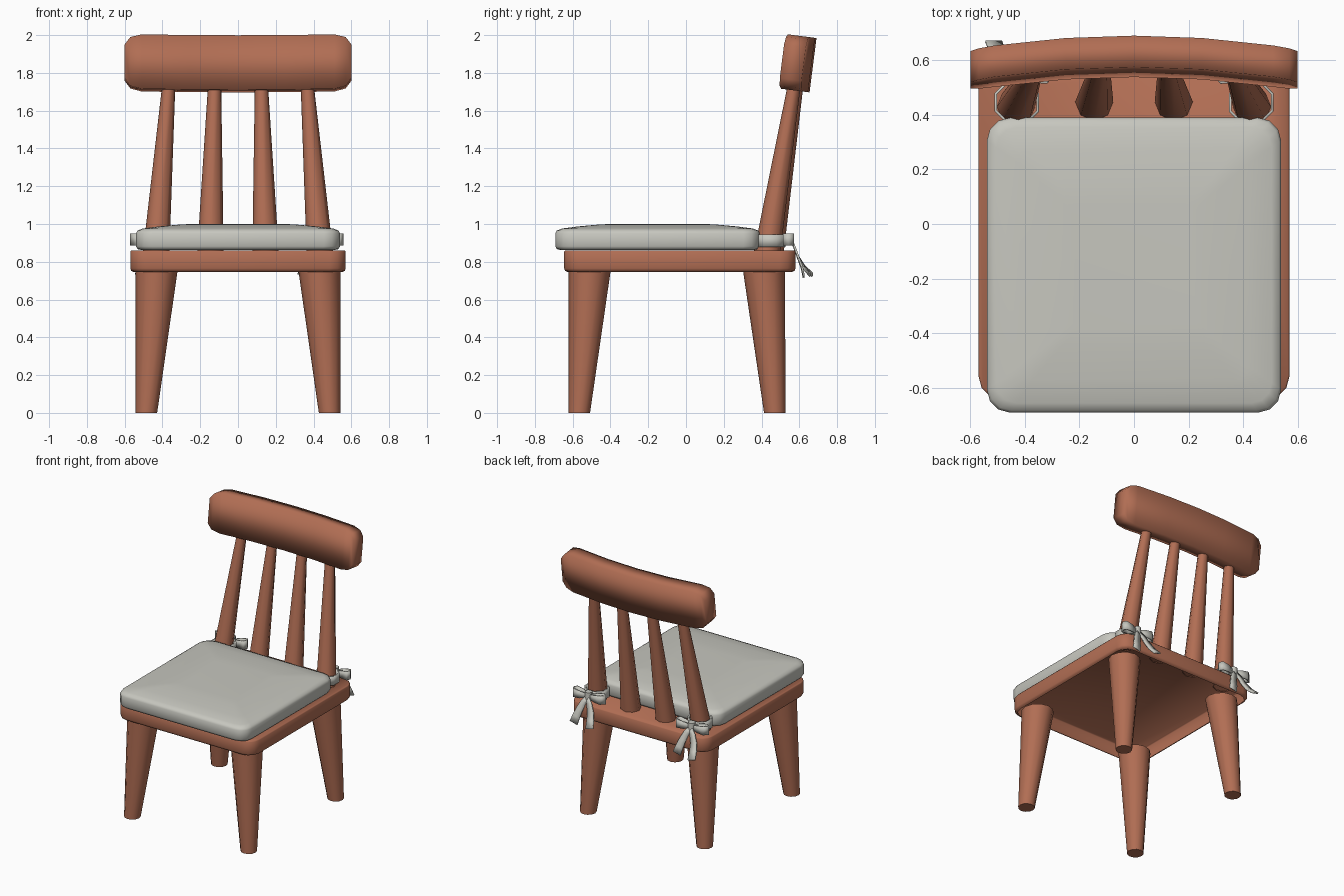
import bpy, bmesh, math
from mathutils import Vector, Matrix

if "Cube" in bpy.data.objects:
    bpy.data.objects.remove(bpy.data.objects["Cube"])


def material(name, rgb):
    m = bpy.data.materials.new(name)
    m.diffuse_color = (*rgb, 1)
    m.use_nodes = True
    m.node_tree.nodes["Principled BSDF"].inputs["Base Color"].default_value = m.diffuse_color
    return m


WOOD = material("reddish brown wood", (0.44, 0.155, 0.088))
CLOTH = material("warm grey cloth", (0.57, 0.57, 0.52))


def finish(name, bm, mat, angle=50):
    bmesh.ops.recalc_face_normals(bm, faces=bm.faces[:])
    me = bpy.data.meshes.new(name)
    bm.to_mesh(me)
    bm.free()
    me.materials.append(mat)
    ob = bpy.data.objects.new(name, me)
    bpy.context.collection.objects.link(ob)
    bpy.ops.object.select_all(action='DESELECT')
    ob.select_set(True)
    bpy.context.view_layer.objects.active = ob
    bpy.ops.object.shade_smooth_by_angle(angle=math.radians(angle))
    return ob


def skin(name, rings, mat, angle=50, caps=(True, True)):
    """Join closed rings of points and cap the chosen ends."""
    bm = bmesh.new()
    loops = [[bm.verts.new(p) for p in ring] for ring in rings]
    n = len(loops[0])
    for a, b in zip(loops, loops[1:]):
        for i in range(n):
            j = (i + 1) % n
            bm.faces.new((a[i], a[j], b[j], b[i]))
    if caps[0]:
        bm.faces.new(loops[0][::-1])
    if caps[1]:
        bm.faces.new(loops[-1])
    return finish(name, bm, mat, angle)


def rounded_rect(hx, y0, y1, r, seg):
    pts = []
    for cx, cy, a0 in ((hx - r, y1 - r, 0), (r - hx, y1 - r, 90),
                       (r - hx, y0 + r, 180), (hx - r, y0 + r, 270)):
        for k in range(seg + 1):
            a = math.radians(a0 + 90 * k / seg)
            pts.append((cx + r * math.cos(a), cy + r * math.sin(a)))
    return pts


def slab(name, hx, y0, y1, r, seg, profile, mat, angle=50, caps=(True, True)):
    """Rounded slab: profile is a list of (inset, height)."""
    rings = [[(x, y, z) for x, y in
              rounded_rect(hx - d, y0 + d, y1 - d, max(r - d * 0.3, 0.03), seg)]
             for d, z in profile]
    return skin(name, rings, mat, angle, caps)


def taper(name, p0, r0, p1, r1, sides, mat, angle=50, caps=(True, True)):
    rings = []
    for p, r in ((p0, r0), (p1, r1)):
        rings.append([(p[0] + r * math.cos(2 * math.pi * i / sides),
                       p[1] + r * math.sin(2 * math.pi * i / sides), p[2])
                      for i in range(sides)])
    return skin(name, rings, mat, angle, caps)


def ribbon(name, path, widths, axis, thick=0.01, closed=False):
    """Flat band along a path, its width running along axis."""
    bm = bmesh.new()
    ax = Vector(axis).normalized()
    rows = [(bm.verts.new(Vector(p) - ax * w / 2), bm.verts.new(Vector(p) + ax * w / 2))
            for p, w in zip(path, widths)]
    pairs = list(zip(rows, rows[1:]))
    if closed:
        pairs.append((rows[-1], rows[0]))
    for a, b in pairs:
        bm.faces.new((a[0], b[0], b[1], a[1]))
    ob = finish(name, bm, CLOTH, 60)
    mod = ob.modifiers.new("thickness", 'SOLIDIFY')
    mod.thickness = thick
    mod.offset = 0
    return ob


# Seat board, hollow underneath
slab("seat", 0.57, -0.645, 0.58, 0.085, 3,
     [(0.018, 0.746), (0.005, 0.752), (0, 0.765), (0, 0.853), (0.005, 0.86)],
     WOOD, 180, caps=(False, True))

# Padded cushion with domed top
slab("cushion", 0.54, -0.692, 0.39, 0.085, 3,
     [(0.03, 0.862), (0.008, 0.867), (0, 0.882), (0, 0.95), (0.008, 0.965),
      (0.035, 0.976), (0.12, 0.987), (0.24, 0.998), (0.31, 1.0)], CLOTH)

# Legs, vertical on the outer faces
for s, side in ((-1, "left"), (1, "right")):
    for end, yt, yb in (("front", -0.51, -0.565), ("rear", 0.413, 0.47)):
        taper(f"{end}_leg_{side}", (s * 0.485, yb, 0), 0.057, (s * 0.431, yt, 0.752), 0.111, 12,
              WOOD, 50, (True, False))

    # Back spindles
    taper(f"outer_spindle_{side}", (s * 0.433, 0.43, 0.855), 0.07, (s * 0.367, 0.572, 1.73), 0.035, 8,
          WOOD, 50, (False, False))
    taper(f"inner_spindle_{side}", (s * 0.146, 0.448, 0.855), 0.07, (s * 0.124, 0.586, 1.73), 0.035, 8,
          WOOD, 50, (False, False))

# Curved, tilted top rail with soft shading
tilt = Matrix.Translation((0, 0.615, 1.848)) @ Matrix.Rotation(math.radians(-7.3), 4, 'X')
half = [(-0.6, 0.09), (-0.57, 0.13), (-0.51, 0.145), (-0.25, 0.145)]
stations = half + [(0, 0.145)] + [(-x, h) for x, h in reversed(half)]
rings = []
for x, h in stations:
    y = -0.05 * (x / 0.6) ** 2
    sect = [(-0.058, -h), (0.058, -h), (0.058, h), (-0.058, h)]
    rings.append([tilt @ Vector((x, y + dy, dz)) for dy, dz in sect])
skin("top_rail", rings, WOOD, 180)

# Cushion ties: band round the spindle, knot, two bow loops and two tails
for s, side in ((-1, "left"), (1, "right")):
    cx, cy, ky = s * 0.43, 0.446, 0.545
    band = [(cx + 0.083 * math.cos(math.pi * (i + 0.5) / 4),
             cy + 0.083 * math.sin(math.pi * (i + 0.5) / 4), 0.912) for i in range(8)]
    ribbon(f"tie_band_{side}", band, [0.066] * 8, (0, 0, 1), closed=True)
    taper(f"tie_knot_{side}", (cx, ky, 0.885), 0.028, (cx, ky, 0.947), 0.026, 8, CLOTH)
    # The bow is the same on both sides, not mirrored
    for d, way, tip, tx, ty, tz in ((-1, "a", 0.137, 0.085, 0.125 - 0.006 * (s + 1), 0.73),
                                    (1, "b", 0.123, 0.07, 0.078, 0.722)):
        loop = [(0.01, 0.0), (0.06, -0.022), (0.11, -0.026), (tip, -0.002),
                (0.11, 0.022), (0.06, 0.02), (0.01, 0.004)]
        ribbon(f"bow_loop_{way}_{side}",
               [(cx + d * a, ky + b, 0.912 + 0.05 * a) for a, b in loop],
               [0.03, 0.052, 0.064, 0.064, 0.064, 0.052, 0.03], (0, 0, 1))
        tail = [(0.0, 0.015, 0.91), (tx * 0.3, 0.03, 0.875), (tx * 0.6, 0.05, 0.82),
                (tx * 0.8, 0.045 + ty * 0.3, 0.77), (tx, ty, tz)]
        ribbon(f"bow_tail_{way}_{side}",
               [(cx + d * a, ky + b, z) for a, b, z in tail],
               [0.03, 0.042, 0.05, 0.058, 0.062], (d, 0, 0.25))
